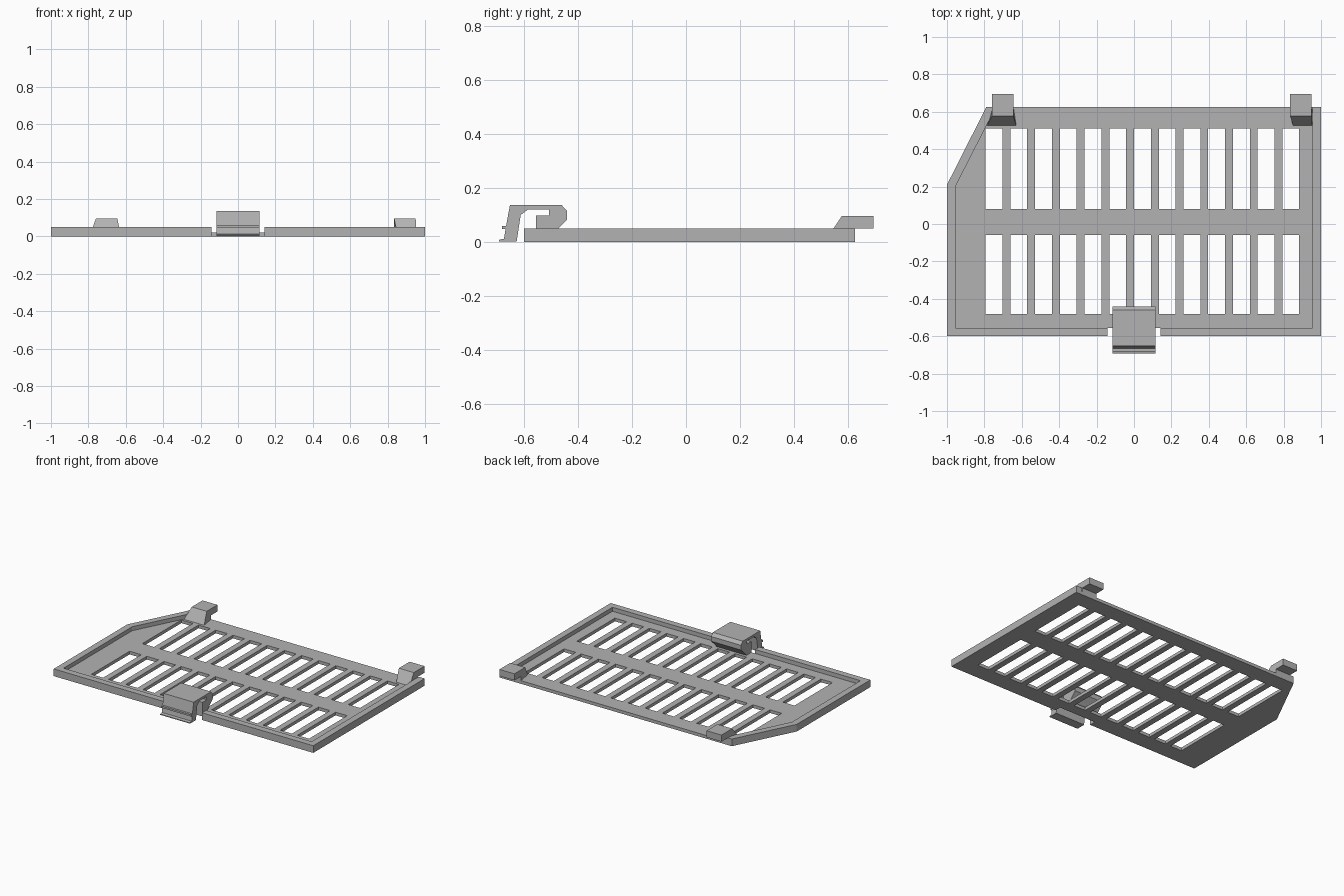
import bpy
import bmesh

cube = bpy.data.objects.get("Cube")
if cube:
    bpy.data.objects.remove(cube)

GREY = (0.45, 0.45, 0.45, 1.0)
grey = bpy.data.materials.new("plain_grey")
grey.use_nodes = True
grey.diffuse_color = GREY
grey.node_tree.nodes["Principled BSDF"].inputs["Base Color"].default_value = GREY


def add_object(name, mesh):
    mesh.materials.clear()
    mesh.materials.append(grey)
    obj = bpy.data.objects.new(name, mesh)
    bpy.context.scene.collection.objects.link(obj)
    return obj


def slab(name, loops, height):
    """Flat slab standing on the ground; loops after the first are holes."""
    curve = bpy.data.curves.new(name + "_outline", "CURVE")
    curve.dimensions = "2D"
    curve.fill_mode = "BOTH"
    curve.extrude = height / 2
    for loop in loops:
        spline = curve.splines.new("POLY")
        spline.points.add(len(loop) - 1)
        for point, (x, y) in zip(spline.points, loop):
            point.co = (x, y, 0, 1)
        spline.use_cyclic_u = True
    helper = bpy.data.objects.new(name + "_helper", curve)
    bpy.context.scene.collection.objects.link(helper)
    graph = bpy.context.evaluated_depsgraph_get()
    mesh = bpy.data.meshes.new_from_object(helper.evaluated_get(graph))
    bpy.data.objects.remove(helper)
    bm = bmesh.new()
    bm.from_mesh(mesh)
    bmesh.ops.remove_doubles(bm, verts=bm.verts, dist=1e-5)
    bmesh.ops.translate(bm, verts=bm.verts, vec=(0, 0, height / 2))
    bmesh.ops.recalc_face_normals(bm, faces=bm.faces)
    for face in bm.faces:
        face.smooth = False
    bm.to_mesh(mesh)
    bm.free()
    return add_object(name, mesh)


def extrude_x(name, profile, span, toe_span=None):
    """Side profile (y, z) swept along x; the first point may use its own span."""
    bm = bmesh.new()
    rings = []
    for side in (0, 1):
        ring = []
        for i, (y, z) in enumerate(profile):
            x = toe_span[side] if toe_span and i == 0 else span[side]
            ring.append(bm.verts.new((x, y, z)))
        rings.append(ring)
        bm.faces.new(ring)
    for i in range(len(profile)):
        j = (i + 1) % len(profile)
        bm.faces.new((rings[0][i], rings[0][j], rings[1][j], rings[1][i]))
    bmesh.ops.recalc_face_normals(bm, faces=bm.faces)
    mesh = bpy.data.meshes.new(name)
    bm.to_mesh(mesh)
    bm.free()
    return add_object(name, mesh)


def rect(x0, x1, y0, y1):
    return [(x0, y0), (x1, y0), (x1, y1), (x0, y1)]


# Main dimensions
FRONT, BACK, INNER_FRONT = -0.6, 0.625, -0.555
INNER_X, NOTCH = 0.955, 0.143
FLOOR, RIM = 0.022, 0.05

# Slotted floor
floor_outline = [(-INNER_X, INNER_FRONT), (INNER_X, INNER_FRONT), (INNER_X, BACK),
                 (-0.738, BACK), (-INNER_X, 0.2)]
slots = []
for column in range(13):
    x = -0.793 + column * 0.1322
    for y0, y1 in ((-0.48, -0.06), (0.08, 0.51)):
        slots.append(rect(x, x + 0.09, y0, y1))
slab("slotted_floor", [floor_outline] + slots, FLOOR)

# Raised rim in two halves, open at the back and at the front notch
slab("left_rim", [[(NOTCH, FRONT), (1, FRONT), (1, BACK), (INNER_X, BACK),
                   (INNER_X, INNER_FRONT), (NOTCH, INNER_FRONT)]], RIM)
slab("right_rim", [[(-NOTCH, FRONT), (-NOTCH, INNER_FRONT), (-INNER_X, INNER_FRONT),
                    (-INNER_X, 0.2), (-0.738, BACK), (-0.79, BACK),
                    (-1, 0.21), (-1, FRONT)]], RIM)

# Rear hooks
hook = [(0.527, FLOOR), (0.577, 0.096), (0.695, 0.096), (0.695, RIM),
        (BACK, RIM), (BACK, FLOOR)]
extrude_x("right_hook", hook, (-0.76, -0.645), (-0.785, -0.63))
extrude_x("left_hook", hook, (0.835, 0.95), (0.85, 0.953))

# Springy front clip
clip = [(-0.555, FLOOR), (-0.555, 0.098), (-0.508, 0.098), (-0.508, 0.12),
        (-0.585, 0.12), (-0.612, 0.1), (-0.627, 0.002), (-0.692, 0.002),
        (-0.692, 0.008), (-0.674, 0.012), (-0.668, 0.048), (-0.682, 0.048),
        (-0.682, 0.06), (-0.666, 0.06), (-0.652, 0.136), (-0.46, 0.136),
        (-0.44, 0.115), (-0.44, 0.082), (-0.473, RIM), (-0.5, FLOOR)]
extrude_x("front_clip", clip, (-0.115, 0.115))
